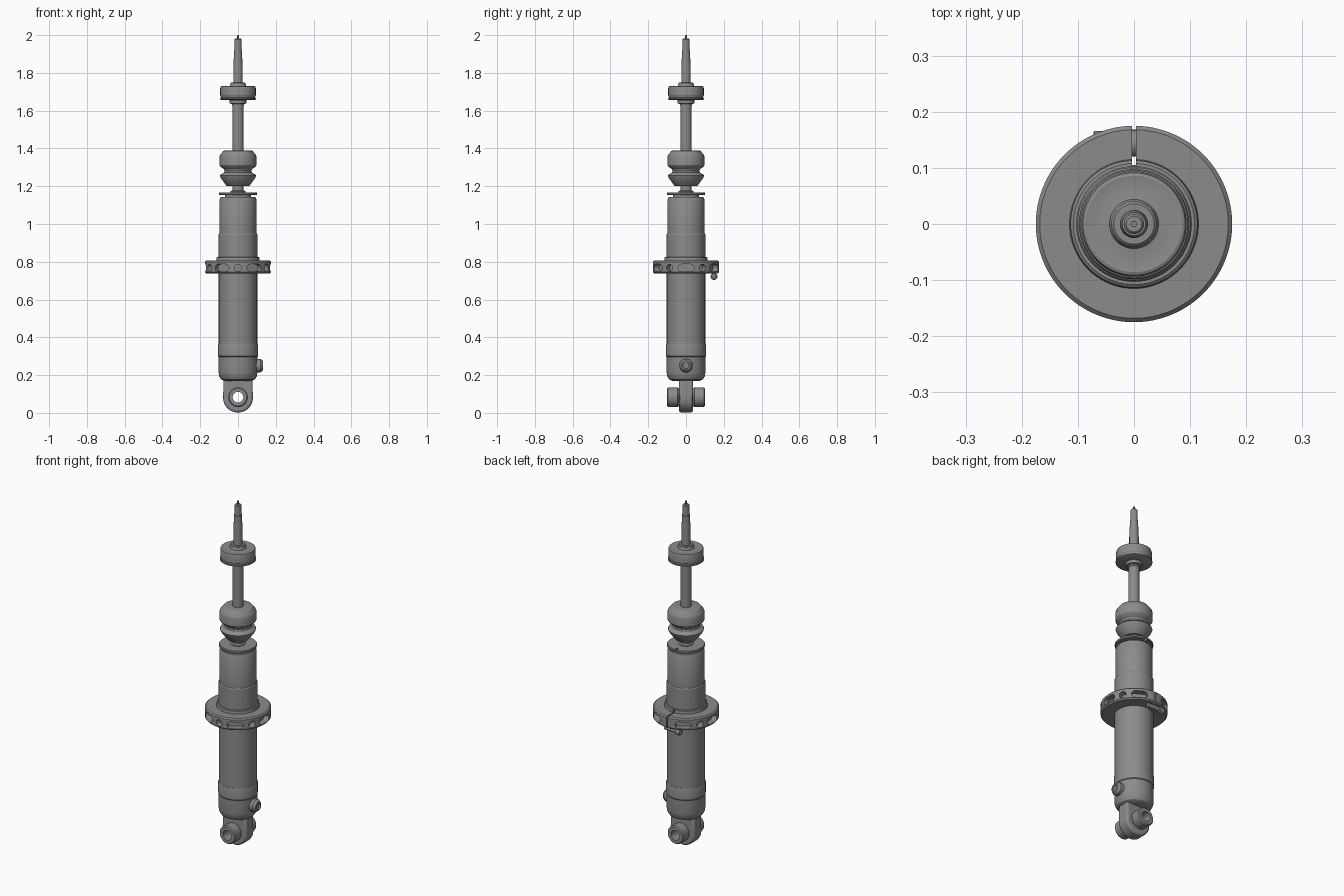
import bpy, bmesh, math
from mathutils import Matrix

if "Cube" in bpy.data.objects:
    bpy.data.objects.remove(bpy.data.objects["Cube"])

steel = bpy.data.materials.new("grey_steel")
steel.use_nodes = True
GREY = (0.26, 0.26, 0.26, 1)
steel.diffuse_color = GREY
steel.node_tree.nodes["Principled BSDF"].inputs["Base Color"].default_value = GREY


def finish(name, bm, matrix=None):
    """Turn a bmesh into a shaded object."""
    if matrix:
        bm.transform(matrix)
    bmesh.ops.recalc_face_normals(bm, faces=bm.faces)
    mesh = bpy.data.meshes.new(name)
    bm.to_mesh(mesh)
    bm.free()
    mesh.materials.append(steel)
    ob = bpy.data.objects.new(name, mesh)
    bpy.context.collection.objects.link(ob)
    smooth(ob)
    return ob


def activate(ob):
    bpy.ops.object.select_all(action='DESELECT')
    ob.select_set(True)
    bpy.context.view_layer.objects.active = ob


def smooth(ob):
    activate(ob)
    bpy.ops.object.shade_smooth_by_angle(angle=math.radians(30))


def lathe(name, profile, sides=64, bore=0, matrix=None):
    """Spin (radius, height) points about z, closed to the axis or to a bore."""
    pts = [(bore, profile[0][1])] + profile + [(bore, profile[-1][1])]
    bm = bmesh.new()
    vs = [bm.verts.new((r, 0, z)) for r, z in pts]
    edges = [bm.edges.new(pair) for pair in zip(vs, vs[1:])]
    if bore:
        edges.append(bm.edges.new((vs[-1], vs[0])))
    bmesh.ops.spin(bm, geom=vs + edges, cent=(0, 0, 0), axis=(0, 0, 1),
                   angle=math.tau, steps=sides)
    bmesh.ops.remove_doubles(bm, verts=bm.verts, dist=0.0001)
    return finish(name, bm, matrix)


def arc(cx, cz, r, start, end, n):
    angles = [math.radians(start + (end - start) * i / n) for i in range(n + 1)]
    return [(cx + r * math.cos(a), cz + r * math.sin(a)) for a in angles]


def prism(bm, outline, y0, y1, turn=0):
    """Extrude an (x, z) outline along y, then turn it about z."""
    face = bm.faces.new([bm.verts.new((x, y0, z)) for x, z in outline])
    out = bmesh.ops.extrude_face_region(bm, geom=[face])["geom"]
    new = [v for v in out if isinstance(v, bmesh.types.BMVert)]
    bmesh.ops.translate(bm, verts=new, vec=(0, y1 - y0, 0))
    bmesh.ops.rotate(bm, verts=list(face.verts) + new,
                     matrix=Matrix.Rotation(turn, 3, 'Z'))


def cut(ob, cutter):
    cutter.hide_render = True
    mod = ob.modifiers.new("cut", 'BOOLEAN')
    mod.operation, mod.object, mod.solver = 'DIFFERENCE', cutter, 'EXACT'
    activate(ob)
    bpy.ops.object.modifier_apply(modifier=mod.name)
    bpy.data.objects.remove(cutter)
    smooth(ob)


def box(x, z0, z1):
    return [(-x, z0), (x, z0), (x, z1), (-x, z1)]


# Damper tube, lower cap and threaded sleeve
lathe("lower_cap", [(.075, .17), (.09, .178), (.1, .195), (.103, .215), (.103, .295)])
lathe("cap_band", [(.1, .295), (.105, .3), (.105, .36), (.103, .366)])
lathe("main_tube", [(.102, .366), (.102, .75)])
lathe("threaded_sleeve", [(.103, .75), (.103, .945), (.1, .95)])
lathe("upper_tube", [(.098, .95), (.098, 1.13), (.092, 1.142)])
lathe("tube_neck", [(.07, 1.14), (.07, 1.157)])
lathe("rod_seal", [(.04, 1.16), (.04, 1.172), (.033, 1.178)])

# Split retaining plate on the tube
plate = lathe("retaining_plate", [(.098, 1.153), (.101, 1.156), (.101, 1.165), (.098, 1.168)], bore=.025)
bm = bmesh.new()
prism(bm, box(.006, 1.1, 1.2), .075, .2)
cut(plate, finish("plate_cutter", bm))

# Adjuster collar with alternating round holes and long slots, split at the back
collar = lathe("adjuster_collar",
               [(.168, .738), (.175, .745), (.175, .8), (.168, .807), (.115, .807),
                (.113, .822), (.108, .826)], sides=96, bore=.1025)
bm = bmesh.new()
for i in range(12):
    half = .024 if i % 2 else 0
    outline = arc(half, .768, .019, -90, 90, 10) + arc(-half, .768, .019, 90, 270, 10)
    if not half:
        outline = arc(0, .768, .019, 0, 345, 23)
    if i != 6:
        prism(bm, outline, -.2, -.14, i * math.pi / 6)
prism(bm, box(.004, .7, .9), .09, .2)
cut(collar, finish("collar_cutter", bm))

# Clamp screw crossing the split
ALONG_X = Matrix.Rotation(math.pi / 2, 4, 'Y')
lathe("clamp_screw", [(.012, -.055), (.012, .03)], 24, 0,
      Matrix.Translation((0, .148, .725)) @ ALONG_X)
lathe("clamp_screw_head", [(.016, -.012), (.018, -.01), (.018, .012), (.014, .016)], 24, 0,
      Matrix.Translation((-.06, .148, .722)) @ ALONG_X)
lathe("clamp_barrel", [(.024, -.03), (.024, .03)], 24, 0,
      Matrix.Translation((0, .144, .77)) @ ALONG_X)

# Gas valve on the left side of the cap
lathe("gas_valve", [(.036, .085), (.036, .118), (.026, .132), (.018, .133), (.016, .126)], 24, 0,
      Matrix.Translation((0, 0, .25)) @ ALONG_X)

# Lower eyelet and its bushing
bm = bmesh.new()
prism(bm, arc(0, .081, .079, 180, 360, 32) + [(.076, .18), (-.076, .18)], -.037, .037)
eyelet = finish("lower_eyelet", bm)
bevel = eyelet.modifiers.new("round", 'BEVEL')
bevel.width, bevel.segments = .012, 3
activate(eyelet)
bpy.ops.object.modifier_apply(modifier="round")
bm = bmesh.new()
prism(bm, arc(0, .083, .04, 0, 350, 35), -.2, .2)
cut(eyelet, finish("eyelet_cutter", bm))
half = [(.043, 0), (.043, .036), (.052, .044), (.052, .094), (.046, .1)]
lathe("eyelet_bushing", [(r, -z) for r, z in half[:0:-1]] + half, 48, .028,
      Matrix.Translation((0, 0, .083)) @ Matrix.Rotation(math.pi / 2, 4, 'X'))

# Piston rod with stepped threaded end and hex tip
lathe("piston_rod", [(.029, 1.15), (.029, 1.65)], 40)
lathe("rod_end", [(.025, 1.65), (.025, 1.82), (.021, 1.91), (.021, 1.92)], 32)
lathe("rod_tip", [(.018, 1.915), (.018, 1.978), (.014, 1.983)], 32)
lathe("hex_drive", [(.006, 1.98), (.006, 2)], 6)

# Rubber bump stop
lathe("bump_stop",
      [(.058, 1.2), (.062, 1.203), (.092, 1.245), (.096, 1.256), (.09, 1.264), (.074, 1.272),
       (.07, 1.28), (.074, 1.29), (.092, 1.302), (.098, 1.312), (.098, 1.355), (.094, 1.366),
       (.078, 1.386), (.07, 1.389)])

# Top mount: nut, washer, rubber cup and sleeve
lathe("mount_nut", [(.033, 1.628), (.033, 1.636), (.044, 1.638), (.044, 1.655), (.04, 1.66)], 40)
lathe("mount_washer", [(.088, 1.657), (.096, 1.661), (.096, 1.668), (.09, 1.669)])
lathe("mount_cup", [(.091, 1.667), (.091, 1.675), (.094, 1.68), (.094, 1.72), (.091, 1.728),
                    (.086, 1.73), (.062, 1.726), (.045, 1.73)])
lathe("mount_sleeve", [(.047, 1.725), (.042, 1.733), (.04, 1.746), (.036, 1.75)], 40)
